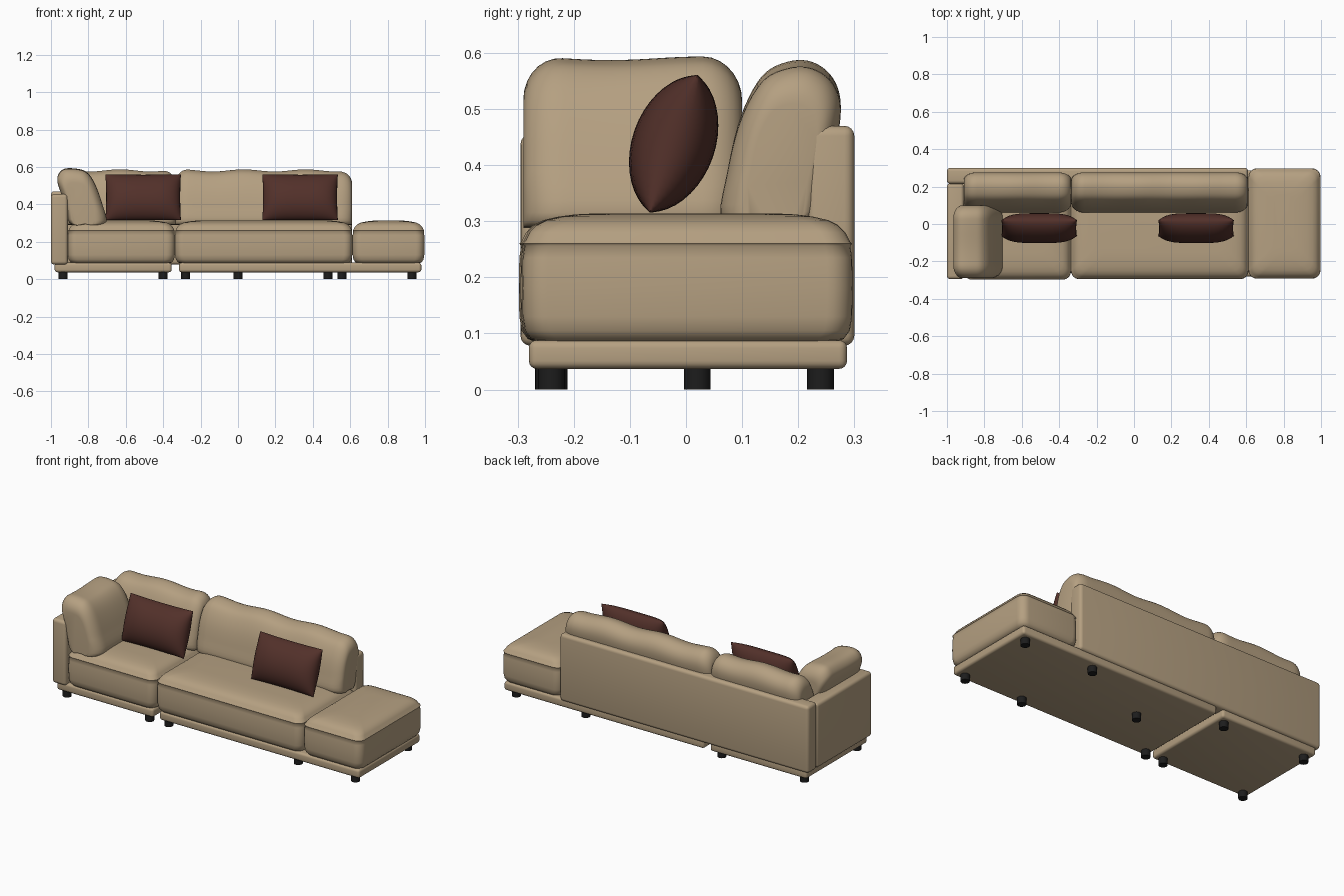
import bpy, bmesh
from math import sin, cos, pi, radians
from mathutils import Matrix, Vector

old = bpy.data.objects.get("Cube")
if old:
    bpy.data.objects.remove(old, do_unlink=True)


def material(name, rgb):
    m = bpy.data.materials.new(name)
    m.use_nodes = True
    m.diffuse_color = (*rgb, 1)
    m.node_tree.nodes["Principled BSDF"].inputs["Base Color"].default_value = (*rgb, 1)
    return m


FABRIC = material("tan fabric", (0.46, 0.35, 0.22))
BROWN = material("dark brown fabric", (0.085, 0.030, 0.023))
BLACK = material("black plastic", (0.012, 0.012, 0.012))


def finish(name, bm, mat, angle=40):
    bmesh.ops.recalc_face_normals(bm, faces=bm.faces)
    me = bpy.data.meshes.new(name)
    bm.to_mesh(me)
    bm.free()
    me.materials.append(mat)
    ob = bpy.data.objects.new(name, me)
    bpy.context.collection.objects.link(ob)
    bpy.ops.object.select_all(action="DESELECT")
    ob.select_set(True)
    bpy.context.view_layer.objects.active = ob
    bpy.ops.object.shade_smooth_by_angle(angle=radians(angle))
    return ob


def box(name, xs, ys, zs, bevel):
    bm = bmesh.new()
    bmesh.ops.create_cube(bm, size=1)
    for v in bm.verts:
        v.co = [r[0] if c < 0 else r[1] for c, r in zip(v.co, (xs, ys, zs))]
    bmesh.ops.bevel(bm, geom=bm.edges[:], offset=bevel, segments=4,
                    profile=0.5, affect="EDGES")
    return finish(name, bm, FABRIC)


def loft(name, rings, mat):
    """Skin a list of equal-length point rings and cap both ends."""
    bm = bmesh.new()
    loops = [[bm.verts.new(p) for p in ring] for ring in rings]
    n = len(loops[0])
    for a, b in zip(loops, loops[1:]):
        for i in range(n):
            j = (i + 1) % n
            bm.faces.new((a[i], a[j], b[j], b[i]))
    bm.faces.new(loops[0])
    bm.faces.new(loops[-1])
    return finish(name, bm, mat, 60)


def rounded_rect(xs, ys, z, inset, r=0.045, n=6):
    pts = []
    corners = ((xs[1], ys[1], -1, -1), (xs[0], ys[1], 1, -1),
               (xs[0], ys[0], 1, 1), (xs[1], ys[0], -1, 1))
    for k, (x, y, sx, sy) in enumerate(corners):
        for i in range(n + 1):
            a = (k + i / n) * pi / 2
            pts.append((x + sx * (inset + r) + r * cos(a),
                        y + sy * (inset + r) + r * sin(a), z))
    return pts


# Seat cushion: height and inset of each ring, with a raised seam
SEAT = ((.085, .03), (.09, .016), (.105, .005), (.13, .001), (.18, 0), (.235, .001),
        (.256, .004), (.26, .001), (.264, .005), (.28, .013), (.293, .026),
        (.302, .044), (.308, .07), (.312, .1), (.314, .14))


def seat(name, xs, ys):
    loft(name, [rounded_rect(xs, ys, z, i) for z, i in SEAT], FABRIC)


def smooth_outline(points, steps=5):
    """Closed Catmull-Rom curve through the points."""
    p = [Vector(q) for q in points]
    n = len(p)
    out = []
    for i in range(n):
        a, b, c, d = (p[(i + k) % n] for k in (-1, 0, 1, 2))
        for s in range(steps):
            t = s / steps
            out.append(.5 * (2 * b + (c - a) * t + (2 * a - 5 * b + 4 * c - d) * t * t
                             + (3 * b - a - 3 * c + d) * t ** 3))
    return out


def bolster(name, outline, lo, hi, place, wave, r=0.07):
    """Upright cushion: a (depth, height) outline swept from lo to hi with rounded ends."""
    pts = smooth_outline(outline)
    centre = sum(pts, Vector((0, 0))) / len(pts)
    centre.y = .41
    arc = [k / 7 * pi / 2 for k in range(1, 8)]
    half = [(lo + r * (1 - sin(a)), 1 - (1 - sin(pi / 2 - a)) * .42) for a in arc[::-1]]
    start = [(lo + r * (1 - cos(a)), 1 - .42 * (1 - sin(a))) for a in [0] + arc]
    end = [(lo + hi - s, k) for s, k in reversed(start)]
    steps = 20
    mid = [(lo + r + (hi - lo - 2 * r) * i / steps, 1) for i in range(1, steps)]
    rings = []
    for s, k in start + mid + end:
        ring = []
        for p in pts:
            q = centre + (p - centre) * k
            if q.y < .36:                      # keep the foot of the cushion on the seat
                q.y = p.y
            lift = wave * sin(s * 19 + 1) * max(0, q.y - .4) / .18
            ring.append(place(s, q.x, q.y + lift))
        rings.append(ring)
    loft(name, rings, FABRIC)


# Plinths, back and arm panels
box("left_plinth", (-.315, .98), (-.28, .287), (.037, .088), .014)
box("right_plinth", (-.98, -.355), (-.28, .287), (.037, .088), .014)
box("back_panel", (-1, .61), (.215, .30), (.078, .47), .018)
box("arm_panel", (-1, -.91), (-.295, .217), (.078, .455), .018)

# Seats
seat("right_seat", (-.91, -.337), (-.298, .225))
seat("middle_seat", (-.337, .612), (-.295, .225))
seat("ottoman_seat", (.612, .997), (-.292, .297))

# Back and arm cushions
BACK = ((.065, .30), (.074, .39), (.098, .485), (.135, .553), (.18, .578), (.225, .578),
        (.262, .55), (.276, .50), (.262, .42), (.225, .30), (.14, .295))
ARM = ((-.705, .30), (-.728, .41), (-.768, .515), (-.81, .57), (-.86, .587), (-.925, .588),
       (-.958, .562), (-.965, .52), (-.94, .44), (-.90, .30), (-.80, .295))


def along_x(s, d, z):
    return (s, d, z)


def along_y(s, d, z):
    return (d, s, z)


bolster("right_back_cushion", BACK, -.91, -.335, along_x, .006)
bolster("middle_back_cushion", BACK, -.335, .61, along_x, .006)
bolster("arm_cushion", ARM, -.29, .10, along_y, .003)


# Throw pillows: two domed sheets joined at a thin seam
def pillow(name, x, n=20):
    bm = bmesh.new()
    tilt = Matrix.Translation((x, -.022, .438)) @ Matrix.Rotation(-.334, 4, "X")
    for side in (-1, 1):
        grid = []
        for i in range(n + 1):
            row = []
            for j in range(n + 1):
                u, v = -cos(pi * i / n), -cos(pi * j / n)
                t = .074 * max(0, 1 - u ** 4) ** .5 * max(0, 1 - v * v) ** .6
                px = .202 * u * (1 - .02 * (1 - v * v))
                pz = .130 * v * (1 - .03 * (1 - u * u))
                row.append(bm.verts.new(tilt @ Vector((px, side * t, pz))))
            grid.append(row)
        for i in range(n):
            for j in range(n):
                bm.faces.new((grid[i][j], grid[i + 1][j],
                              grid[i + 1][j + 1], grid[i][j + 1]))
    bmesh.ops.remove_doubles(bm, verts=bm.verts, dist=.0002)
    finish(name, bm, BROWN, 60)


pillow("right_pillow", -.507)
pillow("left_pillow", .332)

# Feet
FEET = ((-.935, -.245), (-.935, .24), (-.40, -.245), (-.40, .24), (-.28, -.24),
        (0, .02), (.48, .24), (.555, -.235), (.93, -.24), (.93, .24))
for k, (x, y) in enumerate(FEET):
    bm = bmesh.new()
    bmesh.ops.create_cone(bm, cap_ends=True, segments=20, radius1=.024, radius2=.024,
                          depth=.04, matrix=Matrix.Translation((x, y, .02)))
    finish(f"foot_{k + 1}", bm, BLACK)
